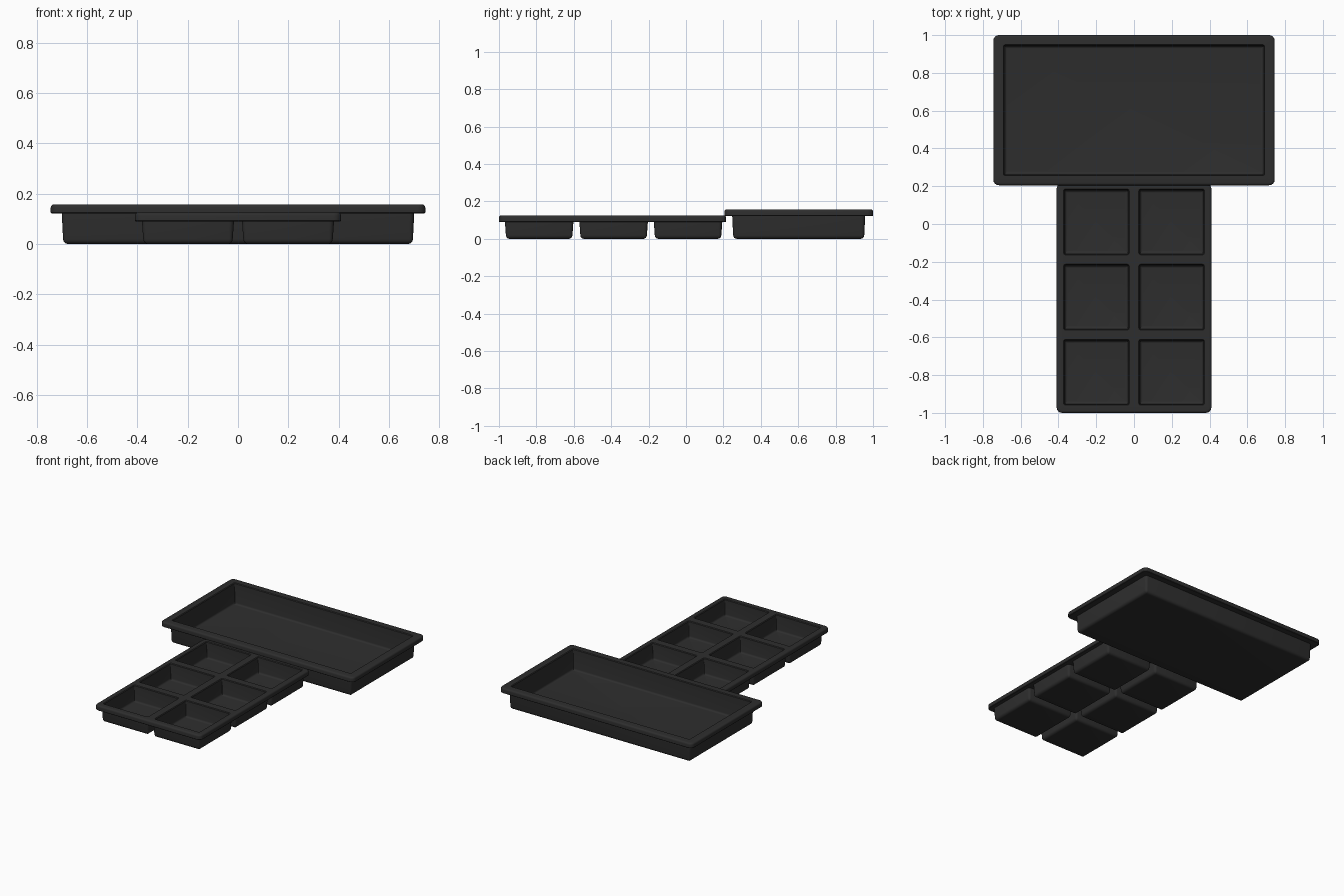
import bpy, bmesh, math

if "Cube" in bpy.data.objects:
    bpy.data.objects.remove(bpy.data.objects["Cube"])

charcoal = bpy.data.materials.new("charcoal plastic")
charcoal.diffuse_color = (0.027, 0.027, 0.027, 1)
charcoal.use_nodes = True
charcoal.node_tree.nodes["Principled BSDF"].inputs["Base Color"].default_value = charcoal.diffuse_color


def ring(bm, rect, inset, radius, z, seg=4):
    """Rounded rectangle loop of vertices, shrunk by inset."""
    x0, y0, x1, y1 = rect
    r = max(radius - inset, 0.003)
    x0, y0, x1, y1 = x0 + inset + r, y0 + inset + r, x1 - inset - r, y1 - inset - r
    verts = []
    for i, (cx, cy) in enumerate([(x1, y1), (x0, y1), (x0, y0), (x1, y0)]):
        for k in range(seg + 1):
            a = math.pi / 2 * (i + k / seg)
            verts.append(bm.verts.new((cx + r * math.cos(a), cy + r * math.sin(a), z)))
    return verts


def skin(bm, rect, radius, steps, cap=False):
    """Join rings given as (inset, z); returns the first and last ring."""
    rings = [ring(bm, rect, d, radius, z) for d, z in steps]
    n = len(rings[0])
    for a, b in zip(rings, rings[1:]):
        for i in range(n):
            j = (i + 1) % n
            bm.faces.new((a[i], a[j], b[j], b[i]))
    if cap:
        bm.faces.new(rings[-1])
    return rings[0], rings[-1]


def loop_edges(bm, loop):
    out = []
    for i, v in enumerate(loop):
        w = loop[(i + 1) % len(loop)]
        out.append(bm.edges.get((v, w)) or bm.edges.new((v, w)))
    return out


def fillet(inset, z, r, n=4):
    """Quarter round from a wall into a floor at height z."""
    return [(inset + r * (1 - math.cos(a)), z + r * (1 - math.sin(a)))
            for a in (math.pi / 2 * k / n for k in range(n + 1))]


def tray(name, rim, rim_low, rim_top, cells, floor):
    bm = bmesh.new()
    # rim edge with a rounded top
    b = 0.012
    edge = [(0.003, rim_low), (0, rim_low + 0.003)]
    edge += [(b * (1 - math.cos(a)), rim_top - b + b * math.sin(a))
             for a in (math.pi / 8 * k for k in range(5))]
    low, top = skin(bm, rim, 0.03, edge)
    under, over = loop_edges(bm, low), loop_edges(bm, top)
    for c in cells:
        # inside of the basin
        first, _ = skin(bm, c, 0.01,
                        [(0, rim_top), (0.004, rim_top - 0.005)]
                        + fillet(0.008, floor, 0.012), True)
        over += loop_edges(bm, first)
        # outside of the basin
        shell = (c[0] - 0.009, c[1] - 0.009, c[2] + 0.009, c[3] + 0.009)
        first, _ = skin(bm, shell, 0.02, [(0, rim_low)] + fillet(0.005, 0, 0.02), True)
        under += loop_edges(bm, first)
    # flat top and underside of the rim, open at each basin
    for edges, nz in ((over, 1), (under, -1)):
        bmesh.ops.triangle_fill(bm, use_beauty=True, use_dissolve=False,
                                edges=edges, normal=(0, 0, nz))
    bmesh.ops.recalc_face_normals(bm, faces=bm.faces[:])
    me = bpy.data.meshes.new(name)
    bm.to_mesh(me)
    bm.free()
    me.materials.append(charcoal)
    ob = bpy.data.objects.new(name, me)
    bpy.context.collection.objects.link(ob)
    bpy.ops.object.select_all(action='DESELECT')
    ob.select_set(True)
    bpy.context.view_layer.objects.active = ob
    bpy.ops.object.shade_smooth_by_angle(angle=math.radians(35))
    return ob


# single-basin tray at the back
tray("large_tray", (-0.745, 0.205, 0.745, 1.0), 0.122, 0.157,
     [(-0.692, 0.256, 0.692, 0.949)], 0.012)

# six-cup tray at the front
cups = []
for row in range(3):
    y = -0.785 + 0.398 * row
    for x in (-0.199, 0.199):
        cups.append((x - 0.174, y - 0.174, x + 0.174, y + 0.174))
tray("six_cup_tray", (-0.41, -1.0, 0.41, 0.215), 0.09, 0.125, cups, 0.012)
